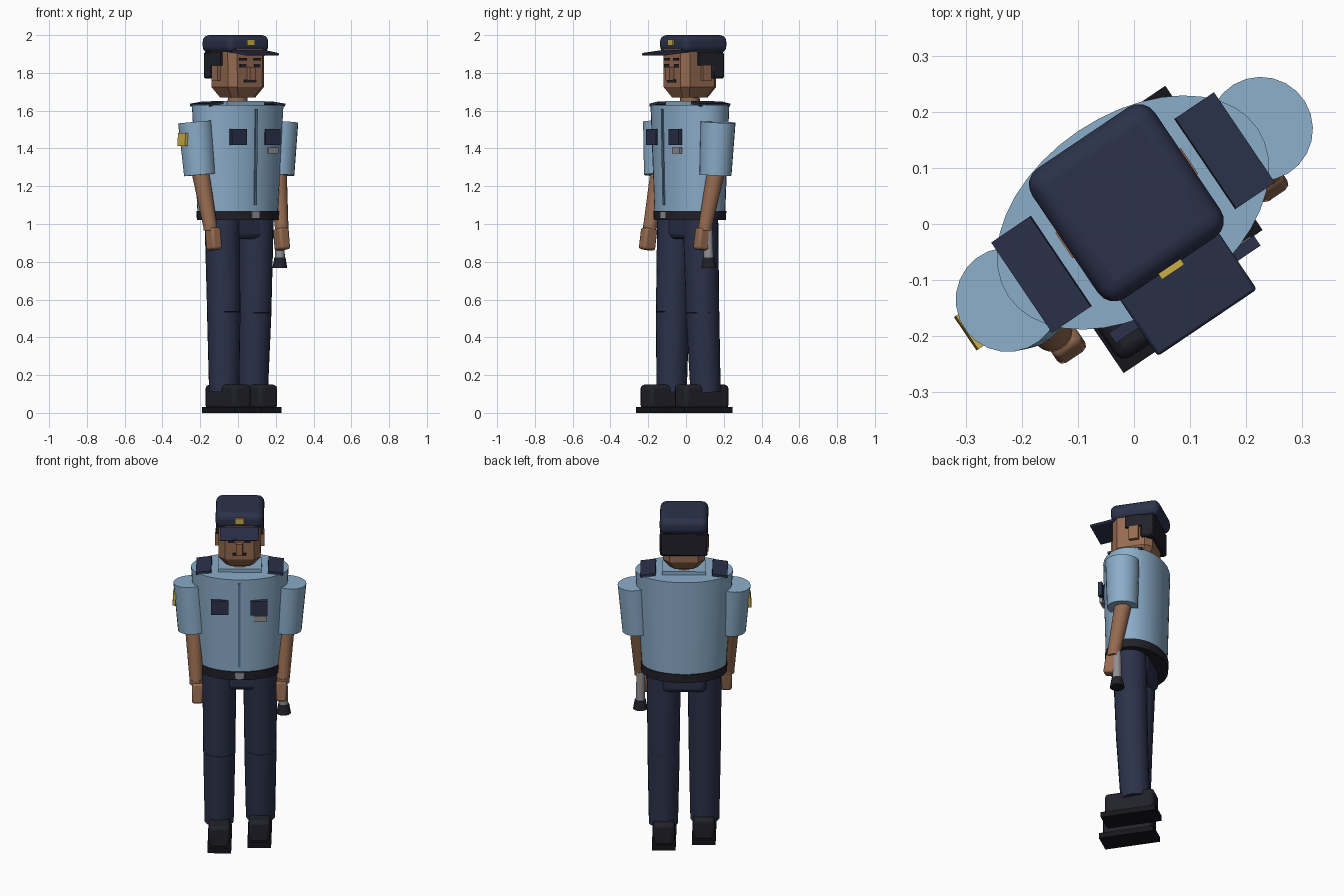
import bpy, bmesh, math
from mathutils import Matrix, Vector

if "Cube" in bpy.data.objects:
    bpy.data.objects.remove(bpy.data.objects["Cube"])

# Figure is built facing -y around the origin, then turned as a whole
ROOT = Matrix.Rotation(math.radians(34), 4, 'Z') @ Matrix.Translation((0.01, 0.018, 0))


def material(name, rgb):
    m = bpy.data.materials.new(name)
    m.diffuse_color = (*rgb, 1)
    m.use_nodes = True
    m.node_tree.nodes["Principled BSDF"].inputs["Base Color"].default_value = m.diffuse_color
    return m


NAVY = material("navy cloth", (0.024, 0.031, 0.068))
SHIRT = material("light blue shirt", (0.26, 0.42, 0.59))
TRIM = material("shirt trim blue", (0.10, 0.18, 0.28))
SKIN = material("skin brown", (0.30, 0.145, 0.08))
BLACK = material("black leather", (0.015, 0.015, 0.023))
SOLE = material("sole black", (0.008, 0.008, 0.011))
GOLD = material("gold badge", (0.60, 0.43, 0.06))
GREY = material("steel grey", (0.28, 0.28, 0.30))


def finish(name, bm, mat, smooth=True, bevel=0, segs=3):
    bmesh.ops.recalc_face_normals(bm, faces=bm.faces)
    bm.transform(ROOT)
    me = bpy.data.meshes.new(name)
    bm.to_mesh(me)
    bm.free()
    me.materials.append(mat)
    ob = bpy.data.objects.new(name, me)
    bpy.context.collection.objects.link(ob)
    if bevel:
        mod = ob.modifiers.new("bevel", 'BEVEL')
        mod.width, mod.segments = bevel, segs
    if smooth:
        bpy.ops.object.select_all(action='DESELECT')
        bpy.context.view_layer.objects.active = ob
        ob.select_set(True)
        bpy.ops.object.shade_smooth_by_angle(angle=math.radians(35))
    return ob


def box(name, loc, size, mat, rot=(0, 0, 0), bevel=0, segs=3):
    bm = bmesh.new()
    r = Matrix.Identity(4)
    for a, ax in zip(rot, 'XYZ'):
        r = Matrix.Rotation(math.radians(a), 4, ax) @ r
    bmesh.ops.create_cube(bm, size=1, matrix=Matrix.Translation(loc) @ r @ Matrix.Diagonal((*size, 1)))
    return finish(name, bm, mat, bevel > 0, bevel, segs)


def tube(name, top, bottom, r_top, r_bottom, mat, sides=24):
    bm = bmesh.new()
    a, b = Vector(bottom), Vector(top)
    d = b - a
    m = Matrix.Translation((a + b) / 2) @ d.to_track_quat('Z', 'Y').to_matrix().to_4x4()
    bmesh.ops.create_cone(bm, cap_ends=True, segments=sides, radius1=r_bottom,
                          radius2=r_top, depth=d.length, matrix=m)
    return finish(name, bm, mat)


def ellipse(a, b, z, n=40):
    return [(a * math.cos(t * math.tau / n), b * math.sin(t * math.tau / n), z) for t in range(n)]


def chamfered(w, d, c, z):
    q = [(w, d - c), (w - c, d)]
    return [(x, y, z) for x, y in q + [(-x, y) for x, y in q[::-1]]
            + [(-x, -y) for x, y in q] + [(x, -y) for x, y in q[::-1]]]


def loft(name, rings, mat, smooth=True):
    bm = bmesh.new()
    vs = [[bm.verts.new(p) for p in ring] for ring in rings]
    n = len(vs[0])
    for lo, hi in zip(vs, vs[1:]):
        for i in range(n):
            bm.faces.new((lo[i], lo[(i + 1) % n], hi[(i + 1) % n], hi[i]))
    bm.faces.new(vs[0][::-1])
    bm.faces.new(vs[-1])
    return finish(name, bm, mat, smooth)


# Torso, belt and hips
loft("shirt_body", [ellipse(.232, .163, 1.06), ellipse(.268, .175, 1.63)], SHIRT)
loft("belt", [ellipse(.235, .167, 1.02), ellipse(.238, .169, 1.07)], BLACK)
box("buckle", (0, -.166, 1.047), (.05, .016, .038), GREY)
box("hips", (0, 0, .985), (.25, .19, .13), NAVY, bevel=.03)
box("collar", (0, 0, 1.633), (.24, .15, .035), SHIRT)
box("placket", (0, -.17, 1.355), (.014, .012, .51), TRIM, rot=(1.2, 0, 0))
tube("neck", (0, 0, 1.70), (0, 0, 1.62), .05, .055, SKIN)

# Chest pockets and name plate
for s in (-1, 1):
    box("chest_pocket", (s * .108, -.165, 1.46), (.095, .022, .085), NAVY)
box("name_plate", (.115, -.16, 1.39), (.068, .016, .032), GREY)

# Head
loft("head", [chamfered(.075, .08, .025, 1.67), chamfered(.115, .114, .036, 1.725),
              chamfered(.117, .115, .036, 1.93)], SKIN, smooth=False)
box("nose", (0, -.125, 1.795), (.036, .035, .07), SKIN)
box("mouth", (0, -.116, 1.757), (.075, .009, .014), BLACK)
for s in (-1, 1):
    box("eye", (s * .045, -.116, 1.838), (.038, .009, .02), BLACK)
    box("eyebrow", (s * .045, -.117, 1.873), (.045, .009, .014), BLACK)
    box("ear", (s * .122, .02, 1.80), (.026, .055, .08), SKIN)
    box("side_hair", (s * .118, .02, 1.875), (.024, .10, .07), BLACK)
box("back_hair", (0, .096, 1.84), (.26, .078, .14), BLACK, bevel=.008, segs=1)

# Cap
box("cap_crown", (0, .021, 1.953), (.264, .279, .094), NAVY, bevel=.035, segs=4)
box("cap_brim", (0, -.165, 1.907), (.213, .145, .014), NAVY, rot=(7, 0, 0), bevel=.006, segs=2)
box("cap_badge", (0, -.121, 1.961), (.048, .014, .034), GOLD)

# Arms: hand and elbow reach differ slightly left to right
for s, elbow_y, hand_y in ((-1, -.03, -.112), (1, 0, -.075)):
    shoulder = Vector((s * .272, -.004, 1.54))
    cuff = Vector((s * .254, -.008 + elbow_y * .4, 1.26))
    elbow = Vector((s * .255, elbow_y * .6, 1.27))
    wrist = Vector((s * .238, hand_y * .85, .98))
    tube("sleeve", shoulder, cuff, .093, .085, SHIRT)
    tube("upper_arm", shoulder - Vector((0, 0, .01)), elbow, .05, .047, SKIN)
    tube("forearm", elbow + Vector((0, 0, .03)), wrist, .048, .036, SKIN)
    tube("wrist_band", wrist + Vector((0, 0, .015)), wrist - Vector((0, 0, .015)), .036, .036, SKIN)
    box("hand", (s * .23, hand_y, .92), (.06, .075, .115), SKIN, rot=(-8, 0, 0), bevel=.012, segs=2)
    # Shoulder board, sloping outward
    box("shoulder_board", (s * .197, 0, 1.636), (.084, .194, .014), NAVY, rot=(0, s * 8, 0))
box("sleeve_badge", (-.359, -.012, 1.447), (.016, .072, .07), GOLD, rot=(0, 3, 0))

# Hand torch
tube("torch_handle", (.238, -.045, .99), (.241, -.043, .81), .024, .026, GREY, 16)
tube("torch_head", (.241, -.043, .822), (.241, -.042, .768), .030, .040, BLACK, 16)

# Legs and shoes, one foot a little ahead
for s, hip_y, foot_y, shoe_y in ((-1, -.02, -.04, -.073), (1, -.008, .024, 0)):
    hip = Vector((s * .112, hip_y, 1.03))
    ankle = Vector((s * .113, foot_y, .11))
    knee = hip.lerp(ankle, .54) + Vector((0, -.004, 0))
    tube("thigh", hip, knee, .094, .088, NAVY)
    tube("shin", knee, ankle, .0885, .08, NAVY)
    box("shoe", (s * .109, shoe_y + .002, .085), (.118, .28, .13), BLACK, bevel=.02, segs=2)
    box("sole", (s * .109, shoe_y, .016), (.13, .31, .032), SOLE)
